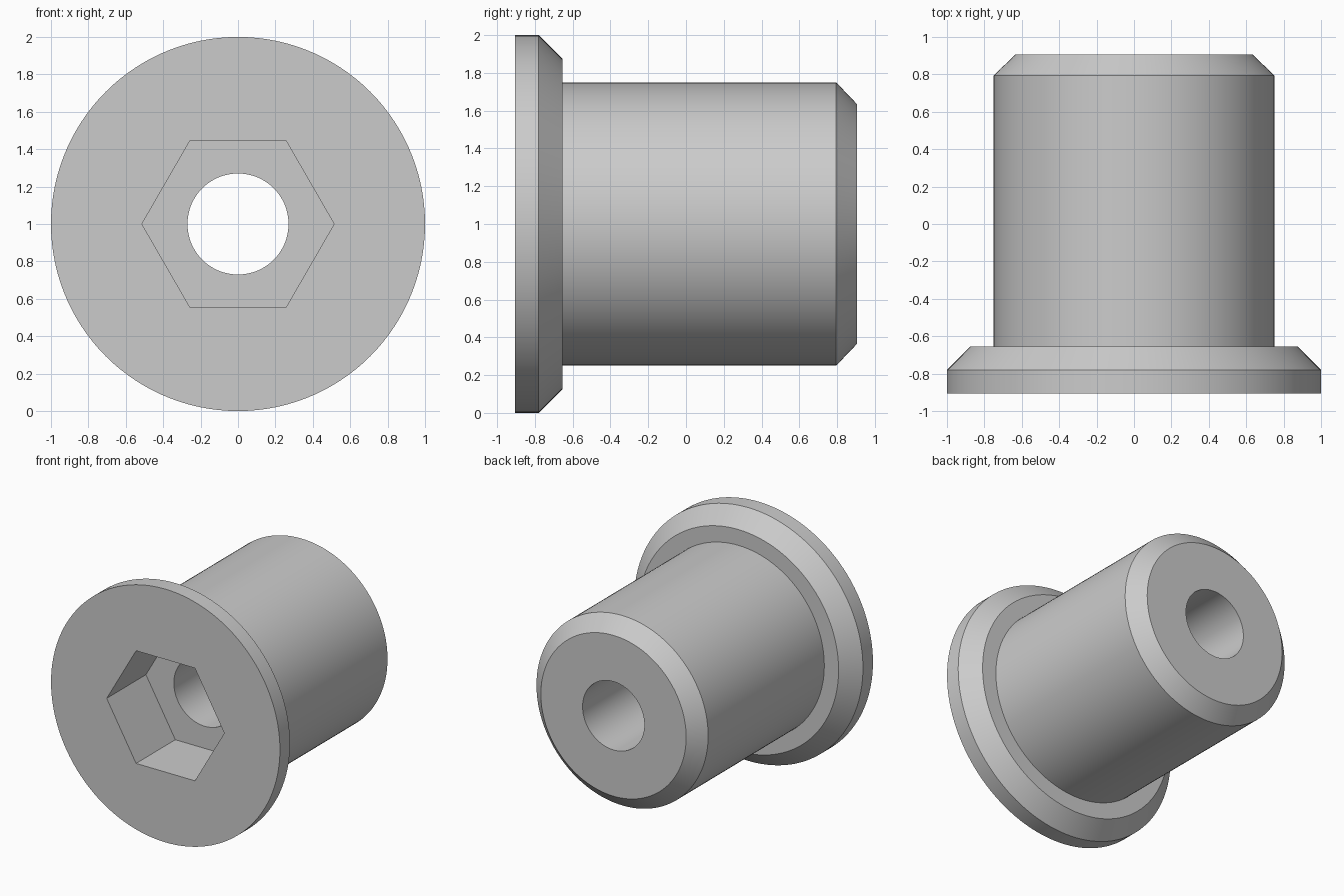
import bpy
import bmesh
import math

SEGMENTS = 120   # divisible by six, so the hexagon corners land on vertices
HEX = 0.445      # half the width of the socket across its flats
CENTRE_Z = 1.0

if "Cube" in bpy.data.objects:
    bpy.data.objects.remove(bpy.data.objects["Cube"], do_unlink=True)

# Plain grey metal
grey = bpy.data.materials.new("grey metal")
grey.use_nodes = True
colour = (0.6, 0.6, 0.6, 1)
grey.diffuse_color = colour
grey.node_tree.nodes["Principled BSDF"].inputs["Base Color"].default_value = colour


def round_radius(radius):
    return lambda angle: radius


def hex_radius(angle):
    """Distance from the axis to the hexagon's side, corners pointing to +x and -x."""
    sector = math.pi / 3
    return HEX / math.cos(angle % sector - sector / 2)


def ring(bm, y, radius):
    verts = []
    for i in range(SEGMENTS):
        a = 2 * math.pi * i / SEGMENTS
        r = radius(a)
        verts.append(bm.verts.new((r * math.cos(a), y, CENTRE_Z + r * math.sin(a))))
    return verts


# Closed section around the axis: socket, flange, shank, then back through the bore
section = [
    (-0.415, hex_radius),           # socket floor
    (-0.905, hex_radius),           # socket mouth
    (-0.905, round_radius(1.0)),    # flange face
    (-0.78, round_radius(1.0)),     # flange rim
    (-0.655, round_radius(0.875)),  # flange chamfer
    (-0.655, round_radius(0.75)),   # shank root
    (0.795, round_radius(0.75)),    # shank
    (0.905, round_radius(0.635)),   # end chamfer
    (0.905, round_radius(0.27)),    # bore exit
    (-0.415, round_radius(0.27)),   # bore entry
]

bm = bmesh.new()
rings = [ring(bm, y, radius) for y, radius in section]
for k, lower in enumerate(rings):
    upper = rings[(k + 1) % len(rings)]
    for i in range(SEGMENTS):
        j = (i + 1) % SEGMENTS
        bm.faces.new((lower[i], lower[j], upper[j], upper[i]))
bmesh.ops.recalc_face_normals(bm, faces=bm.faces)

mesh = bpy.data.meshes.new("flanged_bushing")
bm.to_mesh(mesh)
bm.free()
mesh.materials.append(grey)
bushing = bpy.data.objects.new("flanged_bushing", mesh)
bpy.context.collection.objects.link(bushing)

# Smooth round walls, crisp edges
bpy.ops.object.select_all(action="DESELECT")
bushing.select_set(True)
bpy.context.view_layer.objects.active = bushing
bpy.ops.object.shade_smooth_by_angle(angle=math.radians(30))
